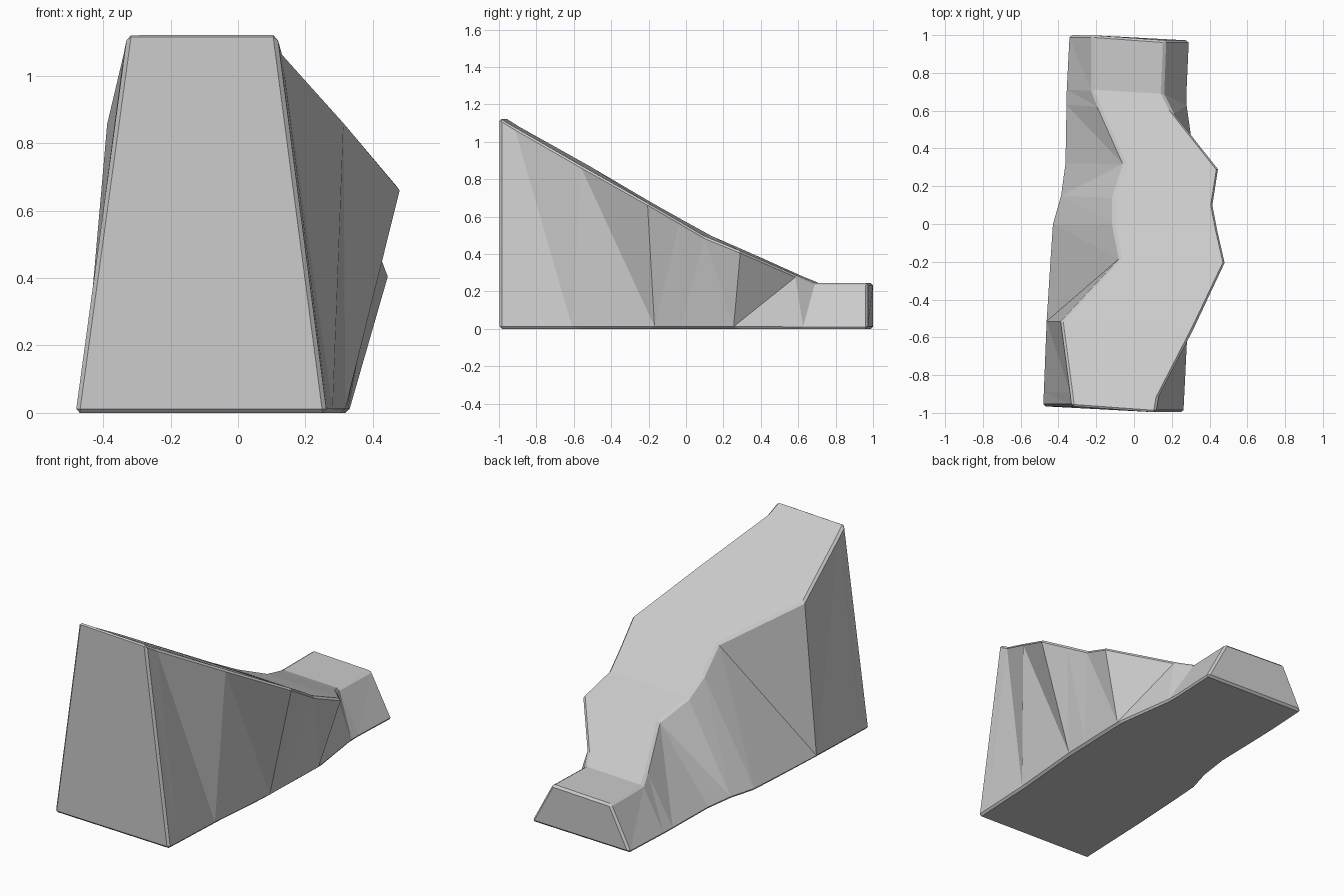
import bpy, bmesh

if "Cube" in bpy.data.objects:
    bpy.data.objects.remove(bpy.data.objects["Cube"])

# Cross-sections from front to back:
# (left y, right y, base left x, base right x, top left x, top right x, top z)
sections = [
    (-0.965, -0.997, -0.482, 0.263, -0.328, 0.115, 1.127),
    (-0.89, -0.92, -0.479, 0.267, -0.337, 0.128, 1.08),
    (-0.515, -0.555, -0.465, 0.285, -0.387, 0.316, 0.870),
    (-0.18, -0.205, -0.447, 0.315, -0.075, 0.483, 0.673),
    (0.00, -0.03, -0.435, 0.32, -0.11, 0.443, 0.572),
    (0.14, 0.10, -0.395, 0.325, -0.11, 0.418, 0.495),
    (0.32, 0.29, -0.37, 0.33, -0.052, 0.448, 0.417),
    (0.63, 0.61, -0.364, 0.285, -0.192, 0.195, 0.278),
    (0.71, 0.69, -0.362, 0.283, -0.222, 0.155, 0.245),
    (1.00, 0.972, -0.347, 0.296, -0.222, 0.165, 0.245),
]

# Ramp-shaped rock: loft the four-sided sections and cap both ends
bm = bmesh.new()
rings = []
for yl, yr, bl, br, tl, tr, z in sections:
    corners = [(bl, yl, 0), (br, yr, 0), (tr, yr, z), (tl, yl, z)]
    rings.append([bm.verts.new(c) for c in corners])


def wall(p, q, r, s, side):
    """Split a twisted wall panel along the diagonal nearer the inside."""
    if (p.co.x + r.co.x) * side < (q.co.x + s.co.x) * side:
        bm.faces.new((p, q, r))
        bm.faces.new((p, r, s))
    else:
        bm.faces.new((q, r, s))
        bm.faces.new((q, s, p))


for a, b in zip(rings, rings[1:]):
    bm.faces.new((a[0], a[1], b[1], b[0]))
    bm.faces.new((a[3], a[2], b[2], b[3]))
    wall(a[1], a[2], b[2], b[1], 1)
    wall(a[0], a[3], b[3], b[0], -1)
bm.faces.new(rings[0])
bm.faces.new(rings[-1][::-1])
bmesh.ops.recalc_face_normals(bm, faces=bm.faces)

# Narrow chamfer along the four long rims and both end outlines
pairs = [(a[i], b[i]) for a, b in zip(rings, rings[1:]) for i in range(4)]
pairs += [(r[i], r[i - 1]) for r in (rings[0], rings[-1]) for i in range(4)]
rim = [bm.edges.get(p) for p in pairs]
bmesh.ops.bevel(bm, geom=rim, offset=0.012, segments=1, affect='EDGES',
                clamp_overlap=True)

mesh = bpy.data.meshes.new("ramp_block")
bm.to_mesh(mesh)
bm.free()
ramp = bpy.data.objects.new("ramp_block", mesh)
bpy.context.collection.objects.link(ramp)
